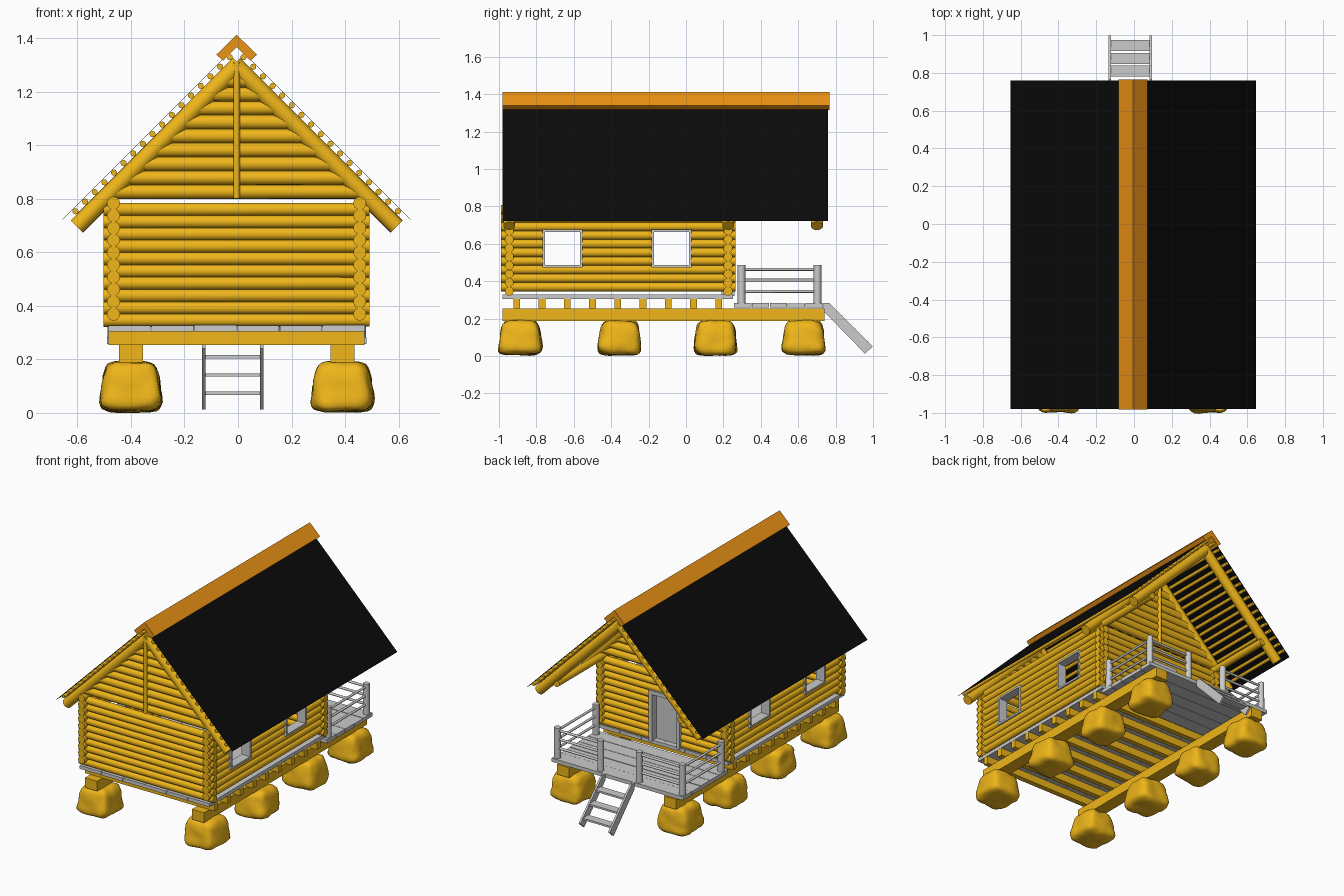
import bpy, bmesh, math, random
from mathutils import Vector, Matrix, noise

if "Cube" in bpy.data.objects:
    bpy.data.objects.remove(bpy.data.objects["Cube"])

random.seed(4)
CX = -0.005  # the whole model sits slightly left of x = 0


def material(name, rgb):
    m = bpy.data.materials.new(name)
    m.diffuse_color = (*rgb, 1)
    m.use_nodes = True
    m.node_tree.nodes["Principled BSDF"].inputs["Base Color"].default_value = m.diffuse_color
    return m


WOOD = material("yellow_wood", (0.87, 0.47, 0.01))
RIDGE = material("orange_wood", (0.83, 0.29, 0.008))
FELT = material("black_felt", (0.003, 0.003, 0.003))


def finish(name, bm, mat=None, angle=40):
    me = bpy.data.meshes.new(name)
    bm.to_mesh(me)
    bm.free()
    me.shade_smooth()
    me.set_sharp_from_angle(angle=math.radians(angle))
    ob = bpy.data.objects.new(name, me)
    ob.location.x = CX
    if mat:
        me.materials.append(mat)
    bpy.context.collection.objects.link(ob)
    return ob


def log(bm, a, b, r, sides=14):
    a, b = Vector(a), Vector(b)
    d = b - a
    m = Matrix.Translation((a + b) / 2) @ d.to_track_quat('Z', 'Y').to_matrix().to_4x4()
    bmesh.ops.create_cone(bm, cap_ends=True, segments=sides, radius1=r,
                          radius2=r * random.uniform(0.95, 1.0), depth=d.length, matrix=m)


def box(bm, lo, hi):
    lo, hi = Vector(lo), Vector(hi)
    m = Matrix.Translation((lo + hi) / 2) @ Matrix.Diagonal((*(hi - lo), 1))
    bmesh.ops.create_cube(bm, size=1, matrix=m)


def prism(bm, pts, axis, t0, t1):
    """Extrude a 2D profile along x (profile y,z) or y (profile x,z)."""
    def put(p, t):
        return (t, p[0], p[1]) if axis == 'x' else (p[0], t, p[1])
    f = bm.faces.new([bm.verts.new(put(p, t0)) for p in pts])
    ext = bmesh.ops.extrude_face_region(bm, geom=[f])
    d = Vector(put((0, 0), t1 - t0))
    bmesh.ops.translate(bm, vec=d, verts=[v for v in ext['geom'] if isinstance(v, bmesh.types.BMVert)])
    bmesh.ops.recalc_face_normals(bm, faces=bm.faces)


STEP, LOG_R = 0.046, 0.0245
WX, Y0, Y1 = 0.46, -0.945, 0.225          # wall centre lines
WINDOWS = [(-0.767, -0.553), (-0.184, 0.03)]
WZ = (0.473, 0.677)
DOOR = (-0.13, 0.1)
DOOR_TOP = 0.66

# Foundation stones: rounded, tapered, lumpy blocks
for s in (-1, 1):
    for i, y in enumerate((-0.885, -0.355, 0.158, 0.63)):
        bm = bmesh.new()
        bmesh.ops.create_cube(bm, size=2)
        bmesh.ops.subdivide_edges(bm, edges=bm.edges[:], cuts=9, use_grid_fill=True)
        for v in bm.verts:
            p = v.co.copy()
            p /= sum(abs(c) ** 5 for c in p) ** 0.2
            seed = Vector((s * 7, i * 5, 2))
            p *= 1 + 0.09 * noise.noise(p * 1.3 + seed) + 0.03 * noise.noise(p * 4 + seed)
            w = 0.108 - 0.013 * p.z
            v.co = (s * 0.395 + p.x * w, y + p.y * w, max(0.0, 0.098 + p.z * 0.093))
        finish("foundation_stone", bm, WOOD, 60)

# Main beams along the house
for s in (-1, 1):
    bm = bmesh.new()
    box(bm, (s * 0.395 - 0.045, -0.98, 0.188), (s * 0.395 + 0.045, 0.74, 0.255))
    finish("main_beam", bm, WOOD)

# Cross joists
bm = bmesh.new()
for i in range(9):
    y = -0.905 + 0.135 * i
    box(bm, (-0.478, y - 0.018, 0.253), (0.478, y + 0.018, 0.305))
finish("floor_joists", bm, WOOD)

# Floor boards along y, deck boards along x
bm = bmesh.new()
for i in range(6):
    x = -0.48 + 0.16 * i
    box(bm, (x + 0.001, -0.98, 0.304), (x + 0.159, 0.25, 0.328 + random.uniform(-0.002, 0.002)))
finish("floor_boards", bm)
bm = bmesh.new()
for i in range(5):
    y = 0.255 + 0.096 * i
    box(bm, (-0.485, y + 0.001, 0.258), (0.485, y + 0.094, 0.282 + random.uniform(-0.002, 0.002)))
finish("deck_boards", bm)


def wall(name, along, at, lo, hi, z0, count, gaps, gz):
    """Stack of logs, split where a log crosses an opening."""
    bm = bmesh.new()
    for i in range(count):
        z = z0 + STEP * i
        cuts = [lo, hi]
        if along == 'y' and i == count - 1:
            cuts[1] = 0.72                      # top log carries the porch roof
        if gz[0] < z < gz[1]:
            cuts = sorted(cuts + [g for pair in gaps for g in pair])
        for a, b in zip(cuts[::2], cuts[1::2]):
            pa, pb = ((a, at, z), (b, at, z)) if along == 'x' else ((at, a, z), (at, b, z))
            log(bm, pa, pb, LOG_R)
    finish(name, bm, WOOD)


# Log walls
wall("front_wall", 'x', Y0, -0.497, 0.497, 0.346, 10, [], (0, 0))
wall("back_wall", 'x', Y1, -0.497, 0.497, 0.346, 10, [DOOR], (0, DOOR_TOP))
for s in (-1, 1):
    wall("side_wall", 'y', s * WX, -0.99, 0.265, 0.369, 10, WINDOWS, WZ)

# Window frames
for s in (-1, 1):
    for a, b in WINDOWS:
        bm = bmesh.new()
        x0, x1, t = s * WX - 0.031, s * WX + 0.031, 0.013
        box(bm, (x0, a, WZ[0]), (x1, b, WZ[0] + t))
        box(bm, (x0, a, WZ[1] - t), (x1, b, WZ[1]))
        box(bm, (x0, a, WZ[0] + t), (x1, a + t, WZ[1] - t))
        box(bm, (x0, b - t, WZ[0] + t), (x1, b, WZ[1] - t))
        finish("window_frame", bm)

# Door frame and recessed door
bm = bmesh.new()
a, b = DOOR
box(bm, (a, Y1 - 0.035, 0.32), (a + 0.025, Y1 + 0.035, DOOR_TOP))
box(bm, (b - 0.025, Y1 - 0.035, 0.32), (b, Y1 + 0.035, DOOR_TOP))
box(bm, (a + 0.025, Y1 - 0.035, DOOR_TOP - 0.025), (b - 0.025, Y1 + 0.035, DOOR_TOP))
finish("door_frame", bm)
bm = bmesh.new()
box(bm, (a + 0.025, Y1 - 0.03, 0.325), (b - 0.025, Y1 - 0.012, DOOR_TOP - 0.025))
finish("door", bm)

# Gables: shortening logs and an outer king post
for name, y, s in (("front_gable", Y0, -1), ("back_gable", Y1, 1)):
    bm = bmesh.new()
    for i in range(9):
        z = 0.826 + 0.052 * i
        h = 1.295 - z
        log(bm, (-h, y, z), (h, y, z), 0.027)
    log(bm, (0, y + s * 0.022, 0.8), (0, y + s * 0.022, 1.31), 0.013)
    finish(name, bm, WOOD)

# Rafters in three pairs, and roof poles laid along y
for y in (Y0, Y1, 0.70):
    bm = bmesh.new()
    for s in (-1, 1):
        log(bm, (-s * 0.01, y, 1.303), (s * 0.597, y, 0.696), 0.033, 18)
    finish("rafter_pair", bm, WOOD)
bm = bmesh.new()
for s in (-1, 1):
    for i in range(17):
        x = 0.026 + 0.036 * i
        log(bm, (s * x, -0.978, 1.355 - x), (s * x, 0.757, 1.355 - x), 0.0115, 10)
finish("roof_poles", bm, WOOD)

# Roof felt (thin sheet) and ridge cap
bm = bmesh.new()
prism(bm, [(-0.65, 0.723), (0, 1.373), (0.65, 0.723), (0.65, 0.721), (0, 1.371), (-0.65, 0.721)],
      'y', -0.98, 0.76)
finish("roof_felt", bm, FELT)
bm = bmesh.new()
prism(bm, [(-0.076, 1.338), (0, 1.412), (0.076, 1.338), (0.051, 1.316), (0, 1.366), (-0.051, 1.316)],
      'y', -0.982, 0.766)
finish("ridge_cap", bm, RIDGE)

# Porch railing
bm = bmesh.new()
PX, GAP, YA, YB = 0.462, 0.143, 0.297, 0.703
for s in (-1, 1):
    for x, y in ((PX, YA), (PX, YB), (GAP, YB)):
        log(bm, (s * x, y, 0.275), (s * x, y, 0.485), 0.021)
    for z in (0.345, 0.405, 0.463):
        log(bm, (s * PX, YA, z), (s * PX, YB, z), 0.008, 10)
        log(bm, (s * PX, YB, z), (s * GAP, YB, z), 0.008, 10)
finish("porch_railing", bm)

# Stairs: two sloping stringers and three treads
bm = bmesh.new()
SX0, SX1 = -0.13, 0.1
for x in (SX0, SX1 - 0.013):
    prism(bm, [(0.735, 0.24), (0.735, 0.283), (0.765, 0.283), (0.998, 0.05), (0.957, 0.012)],
          'x', x, x + 0.013)
for y, z in ((0.81, 0.21), (0.878, 0.142), (0.945, 0.073)):
    box(bm, (SX0 + 0.01, y - 0.03, z - 0.006), (SX1 - 0.01, y + 0.028, z + 0.006))
finish("porch_stairs", bm)
